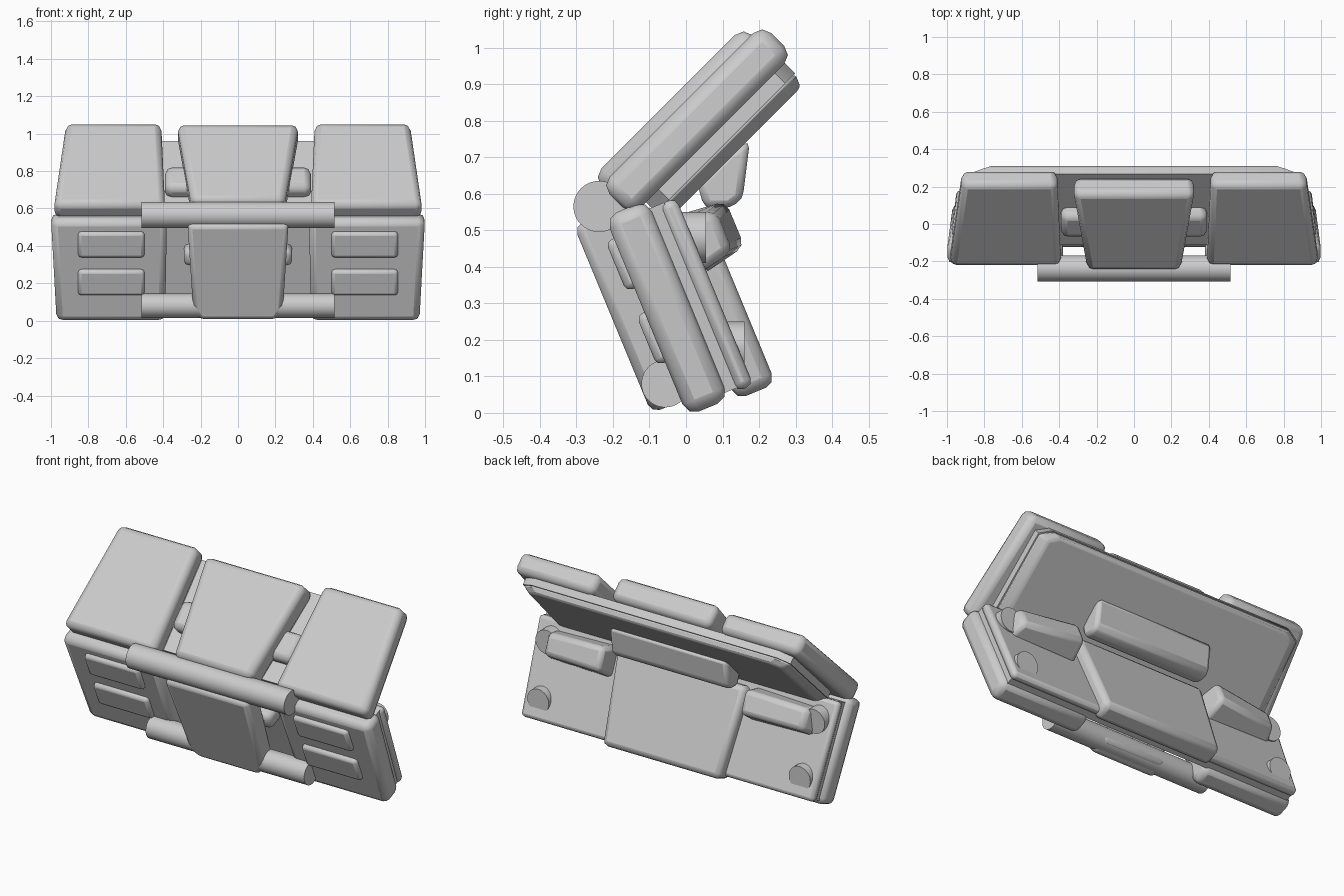
import bpy, bmesh, math
from mathutils import Vector

if "Cube" in bpy.data.objects:
    bpy.data.objects.remove(bpy.data.objects["Cube"], do_unlink=True)

grey = bpy.data.materials.new("plain grey")
grey.use_nodes = True
grey.diffuse_color = (0.6, 0.6, 0.6, 1)
grey.node_tree.nodes["Principled BSDF"].inputs["Base Color"].default_value = (0.6, 0.6, 0.6, 1)

LOWER, UPPER, WORLD = math.radians(22.5), math.radians(-45), 0


def finish(name, bm, tilt, bevel=0, mirror=False):
    bmesh.ops.recalc_face_normals(bm, faces=bm.faces)
    mesh = bpy.data.meshes.new(name)
    bm.to_mesh(mesh)
    bm.free()
    ob = bpy.data.objects.new(name, mesh)
    bpy.context.collection.objects.link(ob)
    mesh.materials.append(grey)
    ob.rotation_euler.x = tilt
    if mirror:
        ob.modifiers.new("Mirror", "MIRROR")
    if bevel:
        b = ob.modifiers.new("Bevel", "BEVEL")
        b.width, b.segments, b.limit_method = bevel, 2, "ANGLE"
        b.angle_limit = math.radians(35)
    bpy.ops.object.select_all(action="DESELECT")
    ob.select_set(True)
    bpy.context.view_layer.objects.active = ob
    bpy.ops.object.shade_smooth_by_angle(angle=math.radians(30))
    return ob


def loft(name, front, back, tilt, bevel, mirror=False):
    """Solid between two rings of points."""
    bm = bmesh.new()
    a = [bm.verts.new(p) for p in front]
    b = [bm.verts.new(p) for p in back]
    bm.faces.new(a)
    bm.faces.new(b)
    n = len(a)
    for i in range(n):
        j = (i + 1) % n
        bm.faces.new((a[i], a[j], b[j], b[i]))
    return finish(name, bm, tilt, bevel, mirror)


def plate(name, outline, y0, y1, tilt, bevel, mirror=False, shrink=1.0):
    """Outline in x and z, pushed from y0 back to y1."""
    mid = sum((Vector(p) for p in outline), Vector((0, 0))) / len(outline)
    back = [mid + (Vector(p) - mid) * shrink for p in outline]
    return loft(name, [(x, y0, z) for x, z in outline],
                [(x, y1, z) for x, z in back], tilt, bevel, mirror)


def slab(name, x0, x1, y0, y1, z0, z1, tilt, bevel, mirror=False):
    return plate(name, [(x0, z0), (x1, z0), (x1, z1), (x0, z1)], y0, y1, tilt, bevel, mirror)


def sym(half):
    """Complete a right-hand outline with its mirror image."""
    return half + [(-x, z) for x, z in reversed(half)]


def rod(name, radius, axis, start, end, mirror=False):
    bm = bmesh.new()
    a, b = Vector(start), Vector(end)
    bmesh.ops.create_cone(bm, cap_ends=True, segments=40, radius1=radius, radius2=radius,
                          depth=(b - a).length)
    turn = Vector((0, 0, 1)).rotation_difference(Vector(axis)).to_matrix()
    bmesh.ops.transform(bm, matrix=turn.to_4x4(), verts=bm.verts)
    bmesh.ops.translate(bm, vec=(a + b) / 2, verts=bm.verts)
    return finish(name, bm, WORLD, 0, mirror)


# Lower body: side blocks, spacer and back plate
plate("lower_side_block", [(0.39, -0.01), (0.97, -0.01), (1.0, 0.58), (0.38, 0.58)],
      0, 0.125, LOWER, 0.035, True)
plate("lower_spacer", sym([(0.94, 0.01), (0.965, 0.555)]), 0.11, 0.165, LOWER, 0)
plate("lower_back_plate", sym([(0.95, 0.0), (0.975, 0.555)]), 0.15, 0.2, LOWER, 0.02)

# Raised front buttons
for label, z in (("upper", 0.443), ("lower", 0.224)):
    slab(label + "_button", 0.5, 0.855, -0.024, 0.03, z - 0.074, z + 0.074, LOWER, 0.018, True)

# Lower centre panel on the front and the lug behind it
plate("lower_centre_panel", sym([(0.2, 0.035), (0.24, 0.09), (0.27, 0.59)]),
      -0.088, 0.03, LOWER, 0.025)
slab("lower_lug", -0.29, 0.29, 0.02, 0.16, 0.3, 0.4, LOWER, 0.03)

# Centre panel on the back
plate("back_centre_panel", sym([(0.38, -0.02), (0.42, 0.5)]), 0.14, 0.258, LOWER, 0.03)

# Tapered bars near the top of the back
loft("back_bar",
     [(0.44, 0.18, 0.33), (0.87, 0.18, 0.34), (0.87, 0.18, 0.5), (0.44, 0.18, 0.51)],
     [(0.46, 0.325, 0.36), (0.84, 0.285, 0.36), (0.84, 0.285, 0.48), (0.46, 0.325, 0.495)],
     LOWER, 0.025, True)

# Round studs let into the sloping back
rod("lower_stud", 0.07, (0, 1, 0), (0.85, 0.02, 0.18), (0.85, 0.16, 0.18), True)
rod("upper_stud", 0.07, (0, 1, 0), (0.87, -0.1, 0.48), (0.87, 0.055, 0.48), True)

# Grip bridging the lower back and the lid
grip = [(0.05, 0.56), (0.12, 0.56), (0.155, 0.585), (0.175, 0.745), (0.12, 0.72), (0.03, 0.63)]
loft("back_grip", [(-0.38, y, z) for y, z in grip], [(0.38, y, z) for y, z in grip], WORLD, 0.022)

# Hinge rods
rod("upper_hinge", 0.07, (1, 0, 0), (-0.515, -0.238, 0.565), (0.515, -0.238, 0.565))
rod("lower_hinge", 0.065, (1, 0, 0), (-0.515, -0.057, 0.08), (0.515, -0.057, 0.08))

# Lid: side panels, centre panel, lug and back plate
plate("upper_side_panel", [(0.39, 0.275), (0.985, 0.275), (0.92, 0.9), (0.41, 0.9)],
      -0.605, -0.485, UPPER, 0.035, True)
plate("upper_centre_panel", sym([(0.25, 0.275), (0.325, 0.86)]), -0.637, -0.5, UPPER, 0.035)
slab("upper_lug", -0.39, 0.39, -0.56, -0.46, 0.445, 0.617, UPPER, 0.035)
plate("upper_back_plate", sym([(0.84, 0.33), (0.89, 0.38), (0.87, 0.83), (0.8, 0.868)]),
      -0.49, -0.445, UPPER, 0)
plate("upper_back_cover", sym([(0.84, 0.33), (0.89, 0.38), (0.87, 0.83), (0.8, 0.868)]),
      -0.446, -0.408, UPPER, 0.012, False, 0.94)
